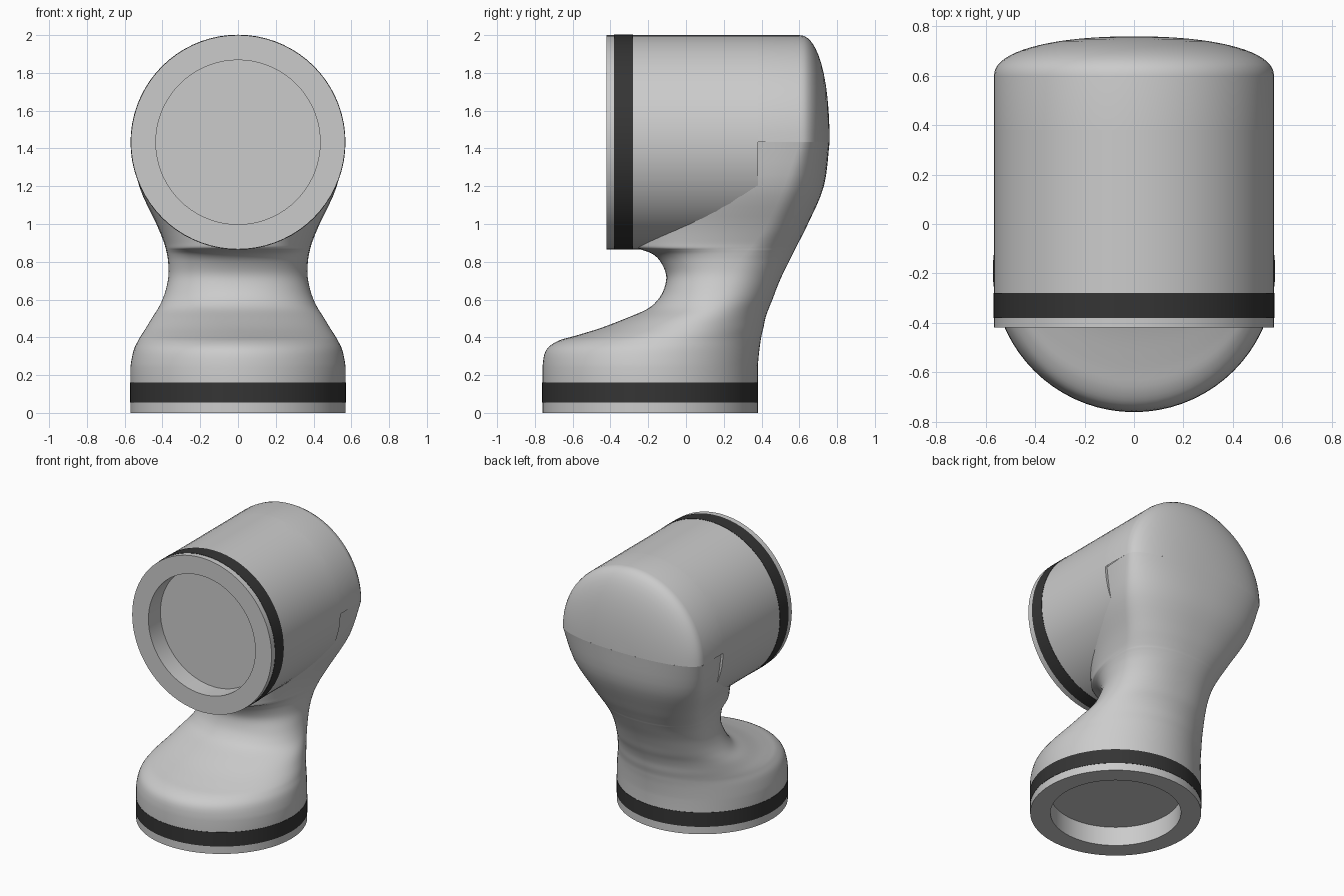
import bpy, math

if "Cube" in bpy.data.objects:
    bpy.data.objects.remove(bpy.data.objects["Cube"])

SEG = 72
R = 0.567

dark = bpy.data.materials.new("dark_band")
dark.diffuse_color = (0.035, 0.035, 0.035, 1)
dark.use_nodes = True
dark.node_tree.nodes["Principled BSDF"].inputs["Base Color"].default_value = dark.diffuse_color


def make(name, verts, faces, mat=None, angle=35):
    mesh = bpy.data.meshes.new(name)
    mesh.from_pydata(verts, [], faces)
    obj = bpy.data.objects.new(name, mesh)
    bpy.context.collection.objects.link(obj)
    if mat:
        mesh.materials.append(mat)
    bpy.ops.object.select_all(action='DESELECT')
    obj.select_set(True)
    bpy.context.view_layer.objects.active = obj
    bpy.ops.object.mode_set(mode='EDIT')
    bpy.ops.mesh.select_all(action='SELECT')
    bpy.ops.mesh.remove_doubles(threshold=0.00005)
    bpy.ops.mesh.normals_make_consistent(inside=False)
    bpy.ops.object.mode_set(mode='OBJECT')
    bpy.ops.object.shade_smooth_by_angle(angle=math.radians(angle))
    return obj


def lathe(name, profile, place, mat=None, half=False):
    """Revolve (radius, height) points; place maps local x, y, h to world."""
    n = SEG // 2 if half else SEG
    cols = n + 1 if half else n
    verts = [place(r * math.cos(2 * math.pi * i / SEG), r * math.sin(2 * math.pi * i / SEG), h)
             for r, h in profile for i in range(cols)]
    faces = [(j * cols + i, j * cols + (i + 1) % cols,
              (j + 1) * cols + (i + 1) % cols, (j + 1) * cols + i)
             for j in range(len(profile) - 1) for i in range(n)]
    return make(name, verts, faces, mat)


def on_base(x, y, h):
    return (x, y - 0.19, h)


def on_head(x, y, h):
    return (x, h - 0.42, y + 1.433)


def flange(name, place, b0, b1, r):
    # recessed end ring and the dark band behind it
    lathe(name + "_rim", [(0, 0.14), (0.435, 0.14), (0.435, 0), (r, 0), (r, b0)], place)
    lathe(name + "_band", [(r - 0.1, b0), (r + 0.002, b0), (r + 0.002, b1), (r - 0.1, b1)], place, dark)


flange("base", on_base, 0.055, 0.16, 0.57)
flange("head", on_head, 0.04, 0.14, R)

# head barrel and the rounded upper half of its back
lathe("head_barrel", [(R, 0.14), (R, 0.80), (0, 0.80)], on_head)
N_TOP = 2.2
dome = [(R, 0.75)]
for i in range(13):
    a = math.pi / 2 * i / 12
    dome.append((R * max(0, math.cos(a)) ** (2 / N_TOP) if i < 12 else 0,
                 1.02 + 0.16 * math.sin(a) ** (2 / N_TOP)))
lathe("head_back", dome, on_head, half=True)

# neck sections: height, front y, back y, half width, y of widest point, roundness
KEYS = [
    (0.16, -0.76, 0.38, 0.57, -0.19, 2),
    (0.24, -0.76, 0.38, 0.57, -0.19, 2),
    (0.33, -0.742, 0.388, 0.553, -0.17, 2),
    (0.38, -0.68, 0.395, 0.53, -0.13, 2),
    (0.41, -0.58, 0.40, 0.513, -0.09, 2),
    (0.45, -0.45, 0.41, 0.487, -0.03, 2),
    (0.50, -0.32, 0.42, 0.457, 0.04, 2),
    (0.55, -0.205, 0.437, 0.425, 0.11, 2),
    (0.60, -0.148, 0.458, 0.40, 0.15, 2.1),
    (0.66, -0.115, 0.48, 0.38, 0.19, 2.2),
    (0.73, -0.105, 0.51, 0.368, 0.24, 2.2),
    (0.80, -0.135, 0.545, 0.37, 0.28, 2.2),
    (0.84, -0.175, 0.565, 0.376, 0.31, 2.2),
    (0.862, -0.23, 0.576, 0.381, 0.33, 2.2),
    (0.875, -0.265, 0.582, 0.384, 0.34, 2.2),
    (0.91, -0.27, 0.60, 0.395, 0.37, 2.2),
    (1.00, -0.27, 0.645, 0.432, 0.43, 2.2),
    (1.20, -0.27, 0.73, 0.523, 0.52, 2.2),
    (1.433, -0.27, 0.76, R, 0.60, 2.2),
]


def spline(p0, p1, p2, p3, t):
    return [0.5 * (2 * b + (c - a) * t + (2 * a - 5 * b + 4 * c - d) * t * t
                   + (3 * b - a - 3 * c + d) * t ** 3) for a, b, c, d in zip(p0, p1, p2, p3)]


rows = [KEYS[0]]
for k in range(1, len(KEYS) - 1):
    nxt = KEYS[min(k + 2, len(KEYS) - 1)]
    rows += [spline(KEYS[k - 1], KEYS[k], KEYS[k + 1], nxt, s / 4) for s in range(4)]
rows.append(KEYS[-1])


def spow(v, p):
    return math.copysign(abs(v) ** p, v)


verts, faces = [], []
for z, front, back, w, yc, n in rows:
    for i in range(SEG):
        a = 2 * math.pi * i / SEG
        depth = back - yc if math.sin(a) > 0 else yc - front
        verts.append((w * spow(math.cos(a), 2 / n), yc + depth * spow(math.sin(a), 2 / n), z))
for j in range(len(rows) - 1):
    for i in range(SEG):
        k = (i + 1) % SEG
        faces.append((j * SEG + i, j * SEG + k, (j + 1) * SEG + k, (j + 1) * SEG + i))
make("neck", verts, faces, angle=50)
